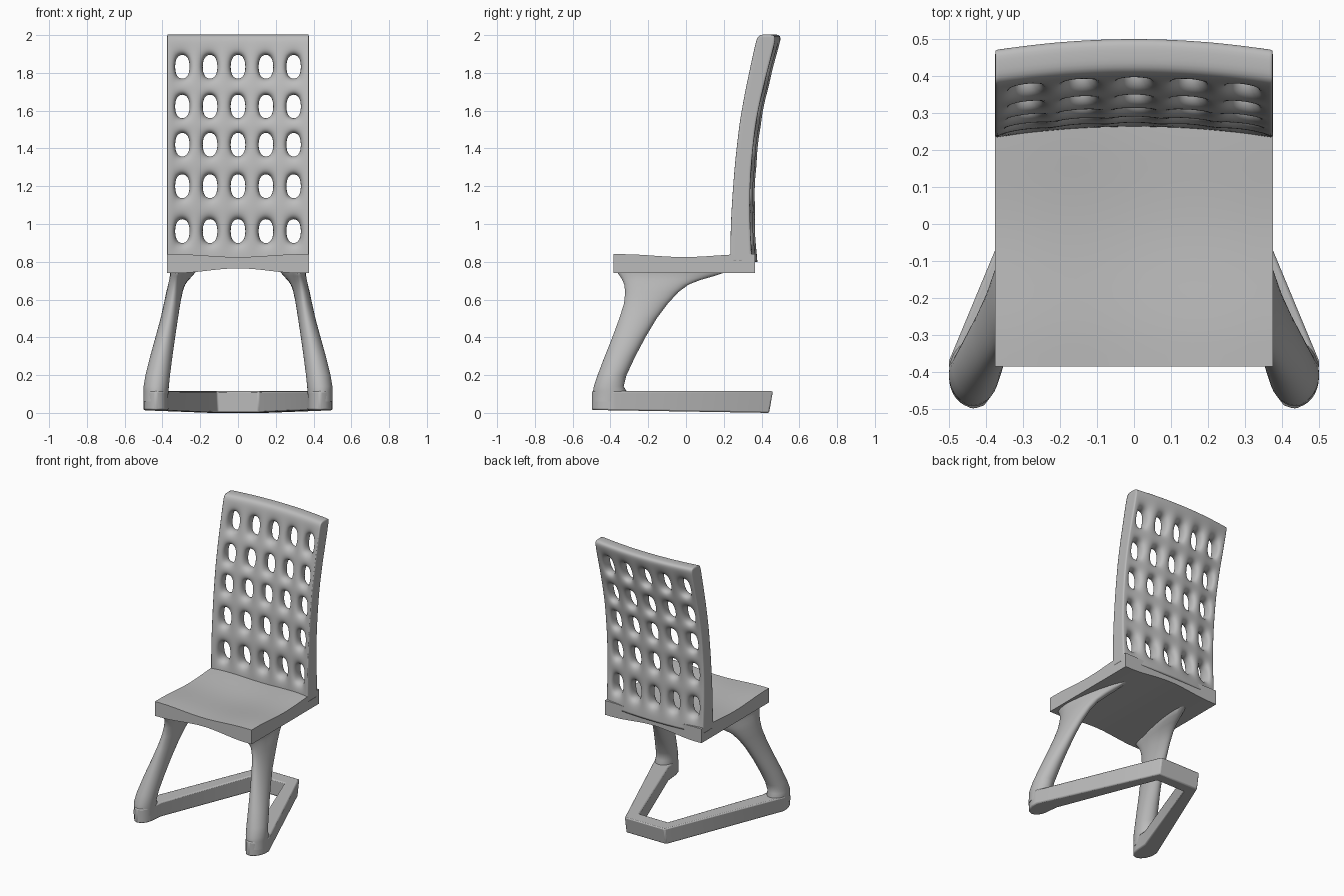
import bpy, bmesh, math

cube = bpy.data.objects.get("Cube")
if cube:
    bpy.data.objects.remove(cube)

grey = bpy.data.materials.new("plain grey")
grey.use_nodes = True
grey.diffuse_color = (0.5, 0.5, 0.5, 1)
grey.node_tree.nodes["Principled BSDF"].inputs["Base Color"].default_value = (0.5, 0.5, 0.5, 1)


def finish(bm, name, angle=None):
    """Turn a bmesh into a named, shaded object."""
    bmesh.ops.recalc_face_normals(bm, faces=bm.faces)
    mesh = bpy.data.meshes.new(name)
    bm.to_mesh(mesh)
    bm.free()
    mesh.materials.append(grey)
    obj = bpy.data.objects.new(name, mesh)
    bpy.context.collection.objects.link(obj)
    bpy.ops.object.select_all(action='DESELECT')
    obj.select_set(True)
    bpy.context.view_layer.objects.active = obj
    if angle is None:
        bpy.ops.object.shade_smooth()
    else:
        bpy.ops.object.shade_smooth_by_angle(angle=math.radians(angle))
    return obj


def lerp_table(table, t):
    """Piecewise linear lookup in (position, value) pairs."""
    for (a, va), (b, vb) in zip(table, table[1:]):
        if t <= b:
            return va + (vb - va) * (t - a) / (b - a)
    return table[-1][1]


def dip(t):
    return math.cos(math.pi / 2 * min(abs(t) / 0.33, 1)) ** 2


# Seat: slab with a dished top and a lengthwise hollow underneath
bm = bmesh.new()
bmesh.ops.create_grid(bm, x_segments=24, y_segments=24, size=0.375)
ext = bmesh.ops.extrude_face_region(bm, geom=bm.faces[:])
top = {v for v in ext["geom"] if isinstance(v, bmesh.types.BMVert)}
for v in bm.verts:
    if v in top:
        v.co.z = 0.84 - 0.015 * (dip(v.co.x) + dip(v.co.y))
    else:
        v.co.z = 0.74 + 0.025 * dip(v.co.x)
    v.co.y -= 0.01
finish(bm, "seat", 30)

# Backrest: perforated cage, bent backward and across, then subdivided
front = [(0.8, 0.233), (1.0, 0.236), (1.2, 0.248), (1.4, 0.266), (1.6, 0.292),
         (1.8, 0.333), (1.95, 0.365), (2.01, 0.38)]
thick = [(0.8, 0.115), (1.2, 0.088), (1.5, 0.085), (1.7, 0.09), (1.9, 0.1), (2.01, 0.1)]
xs, zs = [-0.375], [0.8]
for c in (-0.295, -0.148, 0, 0.148, 0.295):
    xs += [c - 0.039, c + 0.039]
for c in (0.962, 1.2, 1.42, 1.622, 1.832):
    zs += [c - 0.064, c + 0.064]
xs.append(0.375)
zs.append(2.004)
n = len(xs)

bm = bmesh.new()
layer = []
for side in (0, 1):
    layer.append([[bm.verts.new((x, lerp_table(front, z) + side * lerp_table(thick, z)
                                 + 0.03 * (1 - (x / 0.375) ** 2), z))
                   for z in zs] for x in xs])


def solid(i, k):
    inside = 0 <= i < n - 1 and 0 <= k < n - 1
    return inside and not (i % 2 and k % 2)


for i in range(n - 1):
    for k in range(n - 1):
        if not solid(i, k):
            continue
        for g in layer:
            bm.faces.new((g[i][k], g[i + 1][k], g[i + 1][k + 1], g[i][k + 1]))
        # walls wherever the neighbouring cell is open
        for di, dk, p, q in ((-1, 0, (0, 0), (0, 1)), (1, 0, (1, 0), (1, 1)),
                             (0, -1, (0, 0), (1, 0)), (0, 1, (0, 1), (1, 1))):
            if not solid(i + di, k + dk):
                f, b = layer
                bm.faces.new((f[i + p[0]][k + p[1]], f[i + q[0]][k + q[1]],
                              b[i + q[0]][k + q[1]], b[i + p[0]][k + p[1]]))
crease = bm.edges.layers.float.new("crease_edge")
for e in bm.edges:
    a, b = (v.co for v in e.verts)
    if abs(a.x) > 0.37 and abs(b.x) > 0.37:
        if abs(a.z - b.z) > 0.01 or max(a.z, b.z) > 1.99:
            e[crease] = 0.65
    if max(a.z, b.z) < 0.81:
        e[crease] = 1
    elif min(a.z, b.z) > 1.99 and abs(a.x - b.x) > 0.01:
        e[crease] = 0.3
back = finish(bm, "backrest")
sub = back.modifiers.new("rounding", 'SUBSURF')
sub.levels = sub.render_levels = 3

# Floor frame: open-front loop of converging bars with rounded toes
half = [(0.155, 0.46), (0.5, -0.37), (0.498, -0.42), (0.485, -0.46), (0.462, -0.488),
        (0.435, -0.5), (0.405, -0.49), (0.382, -0.46), (0.372, -0.42), (0.365, -0.33),
        (0.11, 0.36)]
outline = half + [(-x, y) for x, y in reversed(half)]
bm = bmesh.new()
rows = []
for z in (0, 0.115):
    rows.append([bm.verts.new((x, y - (0.02 if z == 0 and y > 0.4 else 0),
                               z or 0.016 * (0.46 - y))) for x, y in outline])
low, high = rows
bm.faces.new(low)
bm.faces.new(high)
for j in range(len(outline)):
    m = (j + 1) % len(outline)
    bm.faces.new((low[j], low[m], high[m], high[j]))
frame = finish(bm, "floor_frame", 40)
bev = frame.modifiers.new("soft_edges", 'BEVEL')
bev.width, bev.segments, bev.limit_method = 0.008, 2, 'ANGLE'
bev.angle_limit = math.radians(40)

# Legs: lofted ellipses (z, front y, back y, inner x, outer x, inward skew)
rings = [(0.06, -0.495, -0.33, 0.372, 0.5, 0), (0.115, -0.492, -0.315, 0.368, 0.5, 0),
         (0.14, -0.488, -0.33, 0.366, 0.5, 0), (0.2, -0.468, -0.315, 0.36, 0.49, 0),
         (0.3, -0.43, -0.268, 0.347, 0.465, 0), (0.4, -0.39, -0.215, 0.333, 0.437, 0),
         (0.5, -0.353, -0.155, 0.318, 0.41, 0), (0.58, -0.328, -0.095, 0.306, 0.393, 0.02),
         (0.64, -0.322, -0.04, 0.298, 0.383, 0.06), (0.68, -0.327, 0.015, 0.292, 0.376, 0.1),
         (0.705, -0.338, 0.08, 0.286, 0.372, 0.14), (0.725, -0.35, 0.15, 0.28, 0.37, 0.16),
         (0.745, -0.365, 0.21, 0.275, 0.37, 0.17), (0.76, -0.365, 0.21, 0.275, 0.37, 0.17)]
STEPS = 32
for sign, label in ((1, "left"), (-1, "right")):
    bm = bmesh.new()
    loops = []
    for z, y0, y1, x0, x1, skew in rings:
        loop = []
        for s in range(STEPS):
            a = 2 * math.pi * s / STEPS
            y = (y0 + y1) / 2 + (y1 - y0) / 2 * math.sin(a)
            x = (x0 + x1) / 2 + (x1 - x0) / 2 * math.cos(a)
            x -= skew * max(y + 0.25, 0)
            loop.append(bm.verts.new((sign * x, y, z)))
        loops.append(loop)
    for a, b in zip(loops, loops[1:]):
        for s in range(STEPS):
            t = (s + 1) % STEPS
            bm.faces.new((a[s], a[t], b[t], b[s]))
    bm.faces.new(loops[0])
    bm.faces.new(loops[-1])
    finish(bm, label + "_leg", 50)
